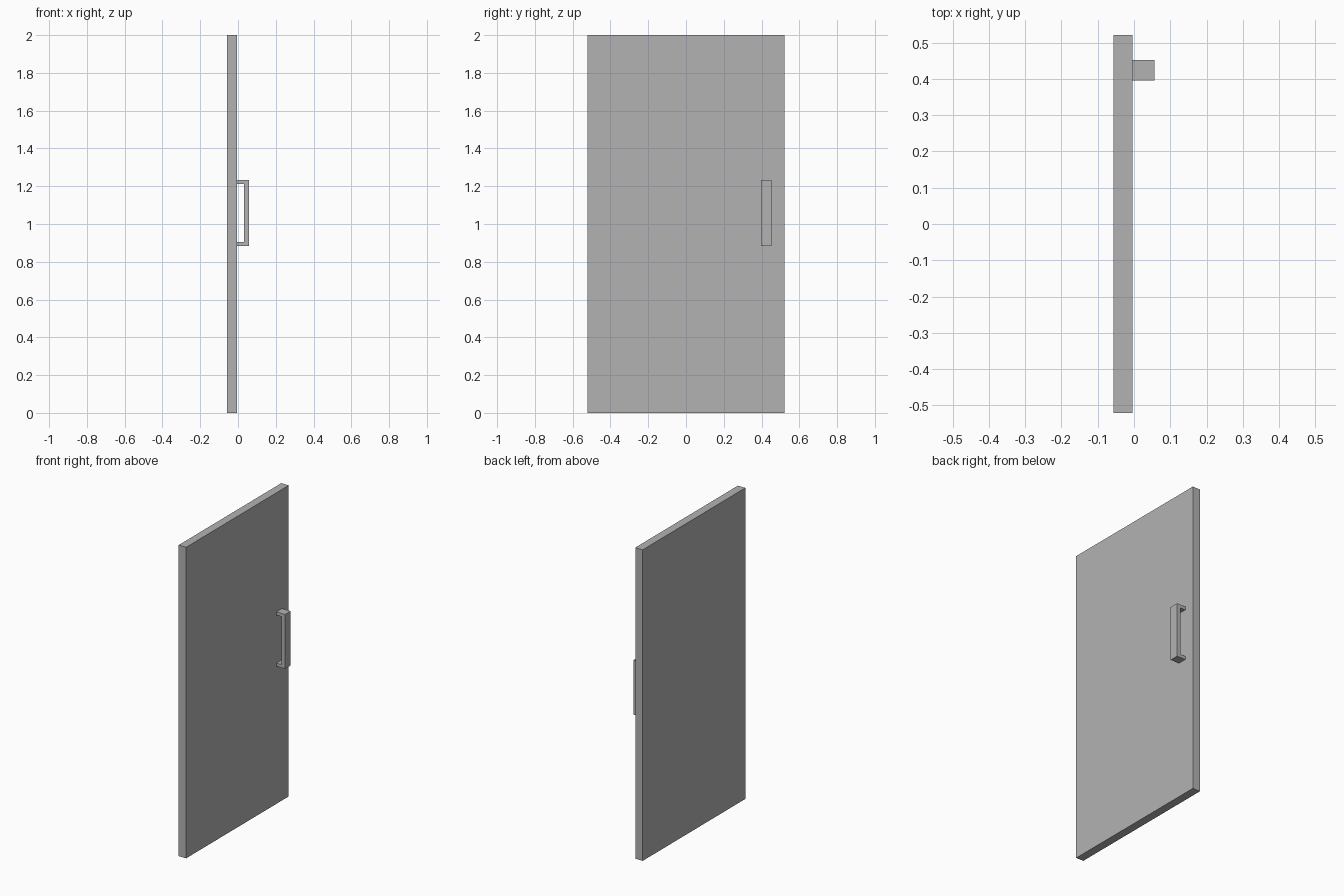
import bpy
import bmesh

cube = bpy.data.objects.get("Cube")
if cube:
    bpy.data.objects.remove(cube, do_unlink=True)

grey = bpy.data.materials.new("plain grey")
grey.use_nodes = True
colour = (0.45, 0.45, 0.45, 1)
grey.diffuse_color = colour
grey.node_tree.nodes["Principled BSDF"].inputs["Base Color"].default_value = colour


def extrude_profile(name, points, axis, start, end):
    """Extrude a closed profile along x or y into a flat-sided solid."""
    bm = bmesh.new()
    place = {"x": lambda a, b: (start, a, b), "y": lambda a, b: (a, start, b)}[axis]
    face = bm.faces.new([bm.verts.new(place(a, b)) for a, b in points])
    new = bmesh.ops.extrude_face_region(bm, geom=[face])["geom"]
    depth = end - start
    shift = (depth, 0, 0) if axis == "x" else (0, depth, 0)
    moved = [g for g in new if isinstance(g, bmesh.types.BMVert)]
    bmesh.ops.translate(bm, verts=moved, vec=shift)
    bmesh.ops.recalc_face_normals(bm, faces=bm.faces)
    mesh = bpy.data.meshes.new(name)
    bm.to_mesh(mesh)
    bm.free()
    mesh.materials.append(grey)
    obj = bpy.data.objects.new(name, mesh)
    bpy.context.collection.objects.link(obj)
    return obj


# Door slab
back, front, half_width, height = -0.057, -0.004, 0.521, 2.0
slab = [(-half_width, 0), (half_width, 0), (half_width, height), (-half_width, height)]
extrude_profile("door_panel", slab, "x", back, front)

# Squared pull handle, open between its grip and the door
grip_in, grip_out = 0.033, 0.057
low, high, arm = 0.884, 1.234, 0.021
bracket = [
    (front, low), (grip_out, low), (grip_out, high), (front, high),
    (front, high - arm), (grip_in, high - arm), (grip_in, low + arm), (front, low + arm),
]
extrude_profile("door_handle", bracket, "y", 0.396, 0.453)
